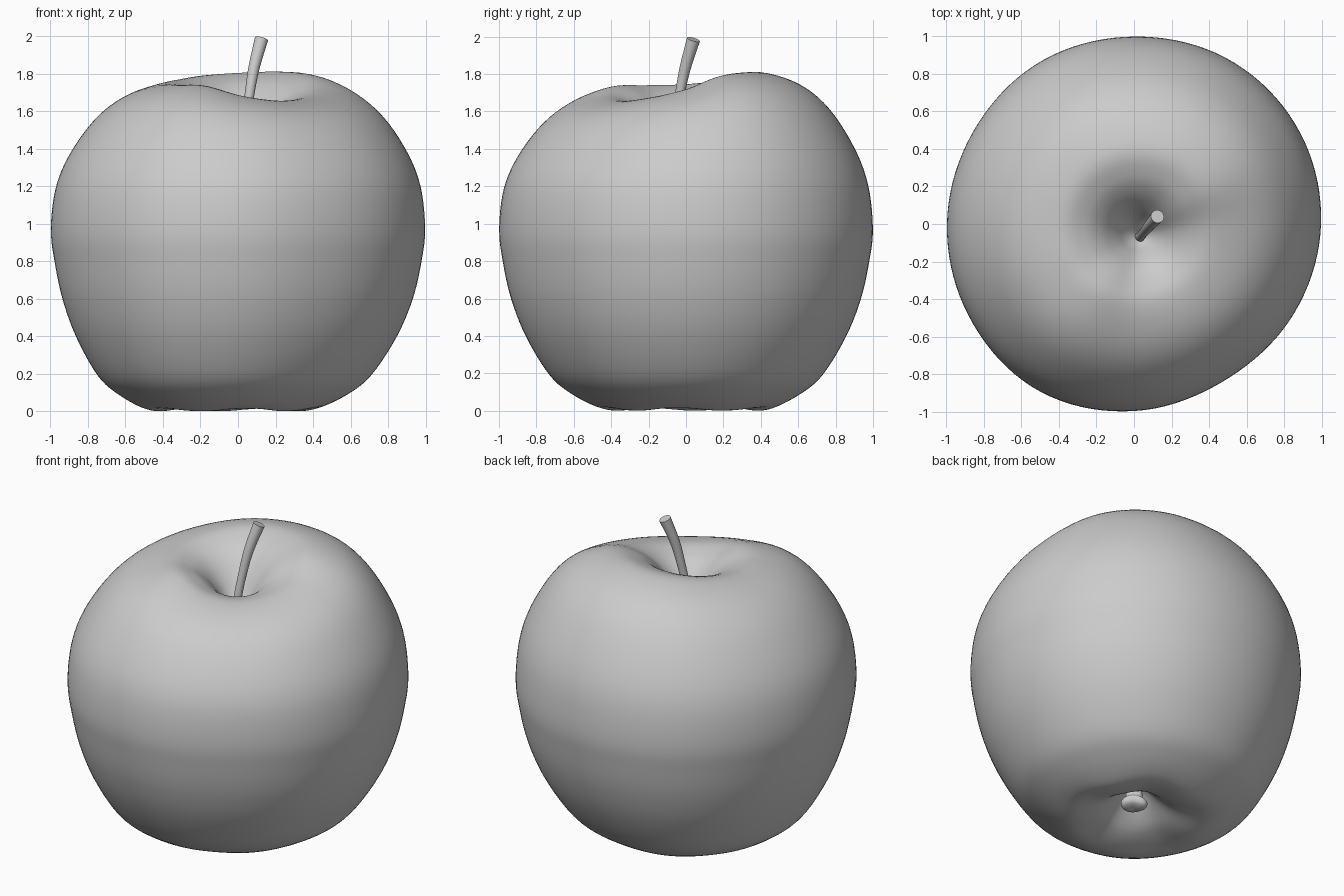
import bpy, bmesh
from math import sin, cos, pi, floor, exp
from mathutils import Vector

if "Cube" in bpy.data.objects:
    bpy.data.objects.remove(bpy.data.objects["Cube"])


def catmull(a, b, c, d, t):
    return 0.5 * (2*b + (c - a)*t + (2*a - 5*b + 4*c - d)*t*t + (3*b - a - 3*c + d)*t**3)


def periodic(vals, ang):
    # smooth closed interpolation of values evenly spaced round the circle
    n = len(vals)
    u = (ang / (2*pi)) * n
    i = floor(u)
    return catmull(*[vals[(i + k) % n] for k in (-1, 0, 1, 2)], u - i)


def refine(pts, steps):
    # smooth open curve through the points
    P = [Vector(p) for p in pts]
    P = [2*P[0] - P[1]] + P + [2*P[-1] - P[-2]]
    out = [catmull(*P[i:i + 4], s / steps) for i in range(len(P) - 3) for s in range(steps)]
    return out + [P[-2]]


def loft(name, rings, angle=3.14):
    bm = bmesh.new()
    vs = [[bm.verts.new(p) for p in ring] for ring in rings]
    n = len(rings[0])
    for lo, hi in zip(vs, vs[1:]):
        for j in range(n):
            k = (j + 1) % n
            bm.faces.new((lo[j], lo[k], hi[k], hi[j]))
    bm.faces.new(vs[0][::-1])
    bm.faces.new(vs[-1])
    bmesh.ops.recalc_face_normals(bm, faces=bm.faces)
    me = bpy.data.meshes.new(name)
    bm.to_mesh(me)
    bm.free()
    ob = bpy.data.objects.new(name, me)
    bpy.context.collection.objects.link(ob)
    bpy.ops.object.select_all(action='DESELECT')
    ob.select_set(True)
    bpy.context.view_layer.objects.active = ob
    bpy.ops.object.shade_smooth_by_angle(angle=angle)
    return ob


# Apple body: one profile, varied round the circle by radius and shoulder height
EQUATOR = [.998, 1.012, 1.013, 1.0, 1.0, .99, .998, 1.01, 1.025, .998, .965, .978]
SHOULDER = [1.715, 1.79, 1.81, 1.805, 1.79, 1.765, 1.745, 1.74, 1.735, 1.68, 1.655, 1.67]
LOWER = [(.01, .22), (.06, .20), (.13, .13), (.23, .055), (.35, .018), (.46, .025),
         (.61, .1), (.73, .2), (.855, .4), (.935, .6), (.98, .8), (.999, .98)]
# upper part: radius, height fraction from the equator to the shoulder
UPPER = [(.973, .27), (.897, .52), (.765, .77), (.61, .925), (.42, 1)]
# stem hollow: radius, fraction of the way down from shoulder to hollow floor
HOLLOW = [(.29, .09), (.2, .27), (.13, .52), (.07, .8), (.01, 1)]
FLOOR = 1.43
profile = refine([(r, z, 0) for r, z in LOWER] + [(r, 1 + s, 0) for r, s in UPPER]
                 + [(r, 2, c) for r, c in HOLLOW], 5)
N = 112
rings = []
for r, h, c in profile:
    ring = []
    s = max(0, h - 1)
    for j in range(N):
        a = 2*pi*j/N
        top = periodic(SHOULDER, a)
        z = h if h < 1 else 1 + .75*s + (top - 1.75)*s**1.4
        z += max(-.02, min(c, 1.02)) * (FLOOR - top)
        rad = r * periodic(EQUATOR, a)
        # slight lean: base to one side, shoulder to the other
        cx = -.035 * max(0, 1 - h/.8)**2 * min(1, r/.5) + .03*s*s*min(1, r/.5)**2
        cy = 0
        if h < .5:      # five soft lobes round the base
            z += .009 * exp(-((r - .33)/.16)**2) * (1 + cos(5*a + .6))
        if s > .5:      # hollow sits a little off centre
            k = max(0, 1 - r/.6)**1.5
            cx, cy = cx + .03*k, -.06*k
        ring.append((rad*cos(a) + cx, rad*sin(a) + cy, z))
    rings.append(ring)
low = min(p[2] for ring in rings for p in ring)
rings = [[(x, y, z - low * max(0, 1 - z)**2) for x, y, z in ring] for ring in rings]
loft("apple_body", rings)

# Stem: gently bent tube that thickens to a cut end
path = refine([(.03, -.07, 1.38), (.04, -.06, 1.52), (.06, -.035, 1.68),
               (.085, -.005, 1.83), (.125, .04, 1.985)], 4)
stem = []
for i, p in enumerate(path):
    d = (path[min(i + 1, len(path) - 1)] - path[max(i - 1, 0)]).normalized()
    u = d.cross(Vector((0, 1, 0))).normalized()
    v = d.cross(u)
    t = i / (len(path) - 1)
    r = .022 + .014*t**2 + .012*(1 - t)**6
    stem.append([p + r*(u*cos(2*pi*j/20) + v*sin(2*pi*j/20)) for j in range(20)])
loft("stem", stem, angle=.9)

# Calyx: small lumpy bud in the lower hollow
bud = refine([(.03, .24, 0), (.045, .18, 0), (.05, .13, 0), (.075, .10, 0),
              (.065, .07, 0), (.035, .06, 0), (.004, .06, 0)], 4)
loft("calyx", [[(r*(1 + .12*cos(3*a + .4))*cos(a), r*(1 + .12*cos(3*a + .4))*sin(a),
                 z + .15*r*sin(2*a)) for a in (2*pi*j/40 for j in range(40))]
               for r, z, _ in bud])
